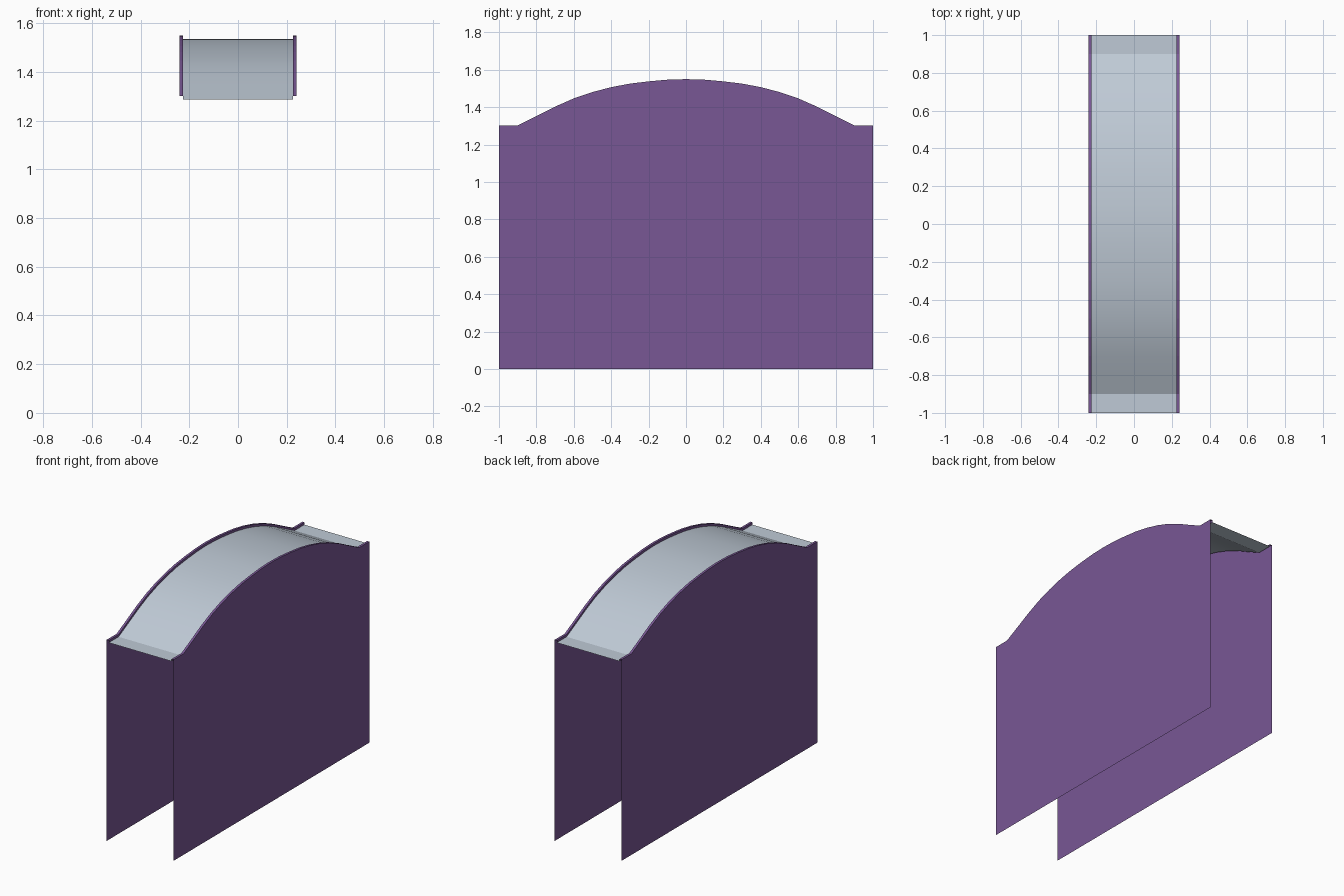
import bpy, bmesh, math

if "Cube" in bpy.data.objects:
    bpy.data.objects.remove(bpy.data.objects["Cube"])

X_OUT, X_IN, DROP = 0.24, 0.225, 0.015
HALF = [(0.1, 1.547), (0.2, 1.538), (0.3, 1.526), (0.4, 1.507), (0.5, 1.481),
        (0.6, 1.447), (0.7, 1.403), (0.8, 1.352), (0.9, 1.302), (1.0, 1.302)]
# full arch, front to back
ARCH = [(-y, z) for y, z in reversed(HALF)] + [(0, 1.55)] + HALF


def material(name, rgb):
    m = bpy.data.materials.new(name)
    m.diffuse_color = (*rgb, 1)
    m.use_nodes = True
    m.node_tree.nodes["Principled BSDF"].inputs["Base Color"].default_value = m.diffuse_color
    return m


purple = material("purple", (0.19, 0.095, 0.30))
grey = material("pale blue grey", (0.52, 0.59, 0.67))


def finish(bm, name, mat):
    me = bpy.data.meshes.new(name)
    bm.to_mesh(me)
    bm.free()
    me.materials.append(mat)
    ob = bpy.data.objects.new(name, me)
    bpy.context.collection.objects.link(ob)
    return ob


def ribbon(bm, a, b):
    """Strip of faces between two rows of points."""
    ra, rb = [[bm.verts.new(p) for p in row] for row in (a, b)]
    for i in range(len(a) - 1):
        bm.faces.new((ra[i], ra[i + 1], rb[i + 1], rb[i]))


def row(x, dz=0):
    return [(x, y, z + dz) for y, z in ARCH]


def side(name, s):
    # thin outer sheet, with a narrow rim folded in and down to the cover
    bm = bmesh.new()
    pts = [(s * X_OUT, -1, 0), (s * X_OUT, 1, 0)] + row(s * X_OUT)[::-1]
    f = bm.faces.new([bm.verts.new(p) for p in (pts if s > 0 else pts[::-1])])
    top = (row(s * X_OUT), row(s * X_IN))
    inner = (row(s * X_IN), row(s * X_IN, -DROP))
    for a, b in (top, inner):
        ribbon(bm, *((a, b) if s > 0 else (b, a)))
    bmesh.ops.remove_doubles(bm, verts=bm.verts, dist=1e-5)
    bm.normal_update()
    for f in bm.faces:
        if abs(f.normal.x) < 0.5 and f.normal.z < 0:
            f.normal_flip()
        elif abs(f.normal.x) > 0.5:
            outer = abs(f.calc_center_median().x) > (X_OUT + X_IN) / 2
            if f.normal.x * s * (1 if outer else -1) < 0:
                f.normal_flip()
    return finish(bm, name, purple)


side("right_panel", 1)
side("left_panel", -1)

# curved cover between the panels
bm = bmesh.new()
ribbon(bm, row(X_IN, -DROP), row(-X_IN, -DROP))
cover = finish(bm, "curved_cover", grey)
bpy.context.view_layer.objects.active = cover
cover.select_set(True)
bpy.ops.object.shade_smooth_by_angle(angle=math.radians(20))
